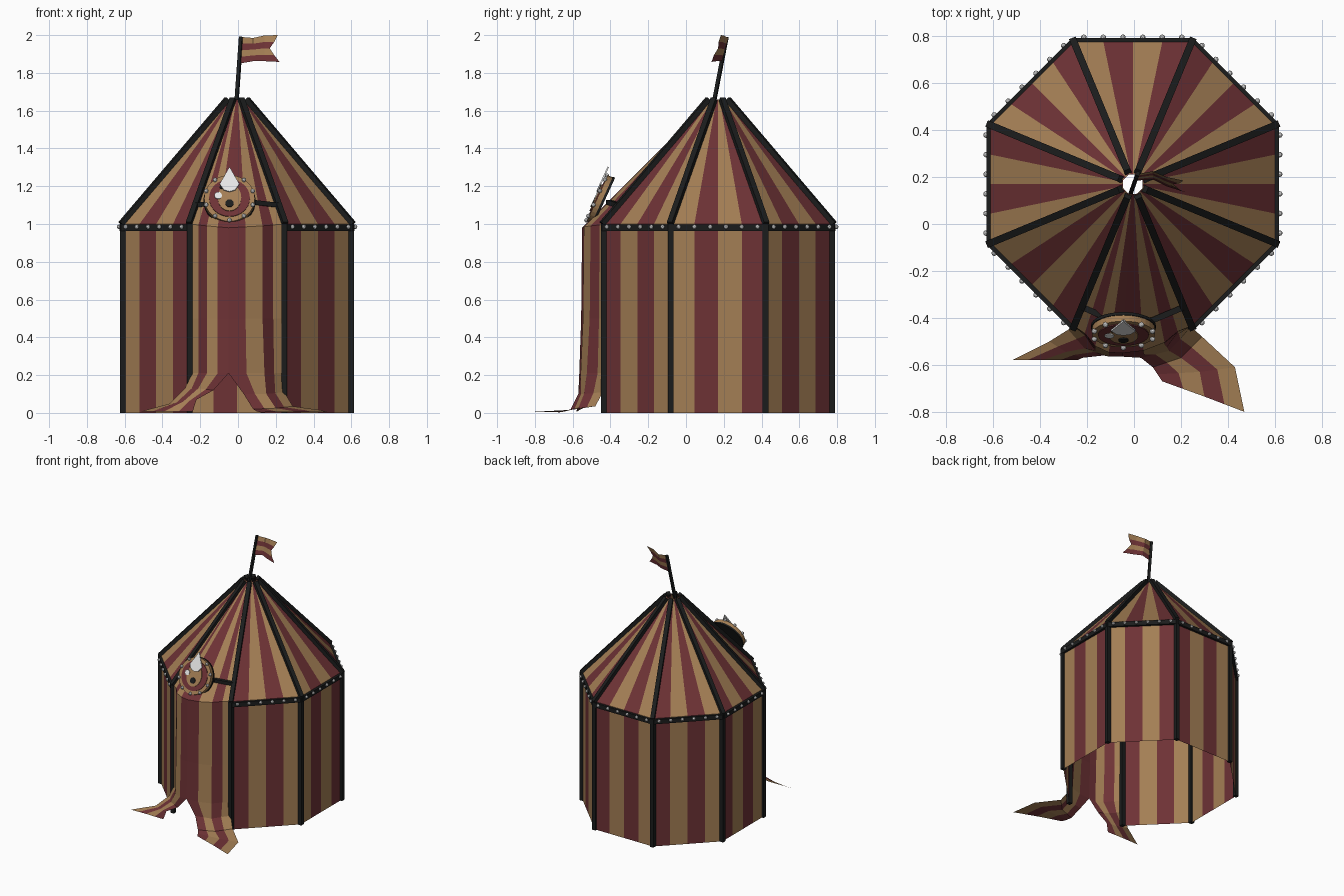
import bpy, bmesh, math
from mathutils import Vector, Matrix

if "Cube" in bpy.data.objects:
    bpy.data.objects.remove(bpy.data.objects["Cube"])


def material(name, r, g, b):
    m = bpy.data.materials.new(name)
    m.diffuse_color = (r, g, b, 1)
    m.use_nodes = True
    m.node_tree.nodes["Principled BSDF"].inputs["Base Color"].default_value = m.diffuse_color
    return m


RED = material("dark red cloth", 0.155, 0.032, 0.036)
TAN = material("tan cloth", 0.37, 0.21, 0.09)
BLACK = material("black wood", 0.011, 0.012, 0.012)
BULB = material("pale bulb", 0.6, 0.6, 0.6)
WHITE = material("white paint", 0.82, 0.82, 0.82)

CX, CY, R = -0.005, 0.17, 0.655      # octagon centre and corner radius
EAVE, TOP, RING = 1.0, 1.66, 0.045   # eave height, apex height, apex hole


def finish(name, bm, *mats):
    me = bpy.data.meshes.new(name)
    bm.to_mesh(me)
    bm.free()
    for m in mats:
        me.materials.append(m)
    ob = bpy.data.objects.new(name, me)
    bpy.context.collection.objects.link(ob)
    return ob


def loft(bm, rows, first):
    """Rows of points joined by quads, stripes alternating across."""
    vs = [[bm.verts.new(p) for p in row] for row in rows]
    for a, b in zip(vs, vs[1:]):
        for i in range(len(a) - 1):
            f = bm.faces.new((a[i], b[i], b[i + 1], a[i + 1]))
            f.material_index = (first + i) % 2


def beam(bm, a, b, w):
    """Square bar between two points."""
    a, b = Vector(a), Vector(b)
    d = b - a
    rot = d.to_track_quat('Z', 'Y').to_matrix().to_4x4()
    mat = Matrix.Translation((a + b) / 2) @ rot @ Matrix.Diagonal((w, w, d.length, 1))
    bmesh.ops.create_cube(bm, size=1, matrix=mat)


def bulb(bm, p, r=0.012):
    bmesh.ops.create_icosphere(bm, subdivisions=2, radius=r, matrix=Matrix.Translation(p))


def corner(k, r, z):
    a = math.radians(-112.5 + 45 * k)
    return Vector((CX + r * math.cos(a), CY + r * math.sin(a), z))


def split(a, b, n=4):
    return [a.lerp(b, i / n) for i in range(n + 1)]


# Striped walls and roof on the seven plain sides (0 = red first, 1 = tan first)
wall, roof = bmesh.new(), bmesh.new()
for k, first in zip(range(1, 8), (0, 1, 1, 0, 0, 0, 1)):
    eave = split(corner(k, R, EAVE), corner(k + 1, R, EAVE))
    foot = split(corner(k, R, 0), corner(k + 1, R, 0))
    peak = split(corner(k, RING, TOP), corner(k + 1, RING, TOP))
    loft(wall, [eave, foot], first)
    loft(roof, [peak, eave], first)
finish("wall_cloth", wall, RED, TAN)
finish("roof_cloth", roof, RED, TAN)


# Front curtain and its bulging roof: rows of outer, middle, inner points
def curtain(name, rows, first, fold):
    out = []
    for n, (o, m, i) in enumerate(rows):
        o, m, i = Vector(o), Vector(m), Vector(i)
        pts = [o, o.lerp(m, .5), m, m.lerp(i, .5), i]
        if 0 < n < 4:
            pts[1].y += fold
            pts[3].y -= fold
        out.append(pts)
    bm = bmesh.new()
    loft(bm, out, first)
    finish(name, bm, RED, TAN)


ring_y = CY - RING * 0.92
curtain("left_curtain", [
    ((-.022, ring_y, TOP), (-.014, ring_y, TOP), (-.005, ring_y, TOP)),
    ((-.255, -.435, 1.0), (-.165, -.52, .99), (-.05, -.55, .98)),
    ((-.255, -.435, .5), (-.165, -.53, .5), (-.05, -.555, .5)),
    ((-.255, -.435, .21), (-.165, -.54, .21), (-.05, -.565, .21)),
    ((-.28, -.45, .13), (-.21, -.53, .13), (-.13, -.56, .12)),
    ((-.36, -.50, .05), (-.29, -.545, .06), (-.22, -.57, .07)),
    ((-.52, -.58, .006), (-.39, -.58, .008), (-.24, -.58, .006))], 1, 0.012)
curtain("right_curtain", [
    ((.012, ring_y, TOP), (.004, ring_y, TOP), (-.005, ring_y, TOP)),
    ((.243, -.435, 1.0), (.13, -.505, .99), (-.05, -.55, .98)),
    ((.243, -.435, .5), (.13, -.51, .5), (-.05, -.555, .5)),
    ((.243, -.435, .21), (.14, -.525, .21), (-.05, -.565, .21)),
    ((.245, -.44, .11), (.15, -.54, .10), (.03, -.57, .10)),
    ((.29, -.48, .035), (.2, -.57, .025), (.08, -.61, .02)),
    ((.43, -.61, .016), (.28, -.63, .012), (.10, -.64, .008)),
    ((.47, -.80, .006), (.30, -.735, .006), (.12, -.67, .003))], 1, 0.012)

# Black frame: posts, rafters and eave rails
posts, rafters, rails, bulbs = (bmesh.new() for _ in range(4))
for k in range(8):
    beam(posts, corner(k, R, 0), corner(k, R, EAVE), 0.03)
    beam(rafters, corner(k, R + .008, EAVE), corner(k, RING + .01, TOP), 0.03)
    if k:
        a, b = corner(k, R, .98), corner(k + 1, R, .98)
        beam(rails, a, b, 0.035)
        out = ((a + b) / 2 - Vector((CX, CY, .98))).normalized() * 0.02
        for i in range(6):
            bulb(bulbs, a.lerp(b, (i + .5) / 6) + out + Vector((0, 0, .005)))
finish("corner_posts", posts, BLACK)
finish("roof_rafters", rafters, BLACK)
finish("eave_rails", rails, BLACK)
finish("eave_bulbs", bulbs, BULB)

# Bowed crossbar holding the sign
bar = bmesh.new()
for x in (-.22, .21):
    beam(bar, (x, -.355, 1.10), (-.005 + x * .4, -.41, 1.115), 0.025)
beam(bar, (-.1, -.41, 1.115), (.09, -.41, 1.115), 0.025)
finish("sign_crossbar", bar, BLACK)

# Round tilted sign
N = Vector((0, -.91, .415)).normalized()
V = Vector((0, .415, .91)).normalized()
C = Vector((-.045, -.455, 1.13))
SIGN = Matrix.Translation(C) @ Matrix(((1, 0, 0), (0, V.y, N.y), (0, V.z, N.z))).to_4x4()


def disc(name, mat, r, lo, hi, x=0, y=0, sx=1, n=32):
    bm = bmesh.new()
    bmesh.ops.create_cone(bm, cap_ends=True, segments=n, radius1=r, radius2=r, depth=hi - lo,
                          matrix=SIGN @ Matrix.Translation((x, y, (lo + hi) / 2))
                          @ Matrix.Diagonal((sx, 1, 1, 1)))
    finish(name, bm, mat)


disc("sign_back", BLACK, .138, -.025, -.012)
disc("sign_rim", TAN, .134, -.012, .016)
disc("sign_band", RED, .108, .016, .021)
disc("sign_face", TAN, .078, .021, .026, sx=.8)
disc("sign_left_dot", WHITE, .02, .026, .031, x=-.06, y=.01)
disc("sign_mouth", BLACK, .022, .026, .031, y=-.035, n=12)
disc("sign_eye", BLACK, .012, .026, .031, x=-.04, y=.06, n=12)

# Pointed white plume plate
bm = bmesh.new()
plume = [(0, .175), (-.028, .12), (-.052, .075), (-.03, .04), (0, .03), (.03, .04), (.052, .075), (.028, .12)]
f = bm.faces.new([bm.verts.new(SIGN @ Vector((x, y, .028))) for x, y in plume])
ext = bmesh.ops.extrude_face_region(bm, geom=[f])
bmesh.ops.translate(bm, vec=N * .008, verts=[g for g in ext["geom"] if isinstance(g, bmesh.types.BMVert)])
finish("sign_plume", bm, WHITE)

bm = bmesh.new()
for i in range(10):
    a = math.tau * (i + .5) / 10
    bulb(bm, SIGN @ Vector((.13 * math.cos(a), .13 * math.sin(a), .02)))
finish("sign_bulbs", bm, BULB)

# Leaning flag pole and swallow-tailed flag
bm = bmesh.new()
beam(bm, (-.018, .12, 1.5), (.016, .215, 1.99), 0.018)
finish("flag_pole", bm, BLACK)

top = [Vector(p) for p in ((.018, .213, 1.99), (.08, .225, 1.985), (.14, .20, 1.998), (.21, .185, 2.0))]
low = [Vector(p) for p in ((.012, .185, 1.85), (.08, .19, 1.862), (.14, .16, 1.862), (.22, .135, 1.858))]
cols = [split(a, b) for a, b in zip(top, low)]
cols[-1][2] = Vector((.168, .17, 1.93))
cols[-1][1].x = cols[-1][3].x = .192
bm = bmesh.new()
loft(bm, cols, 1)
finish("flag", bm, RED, TAN)
